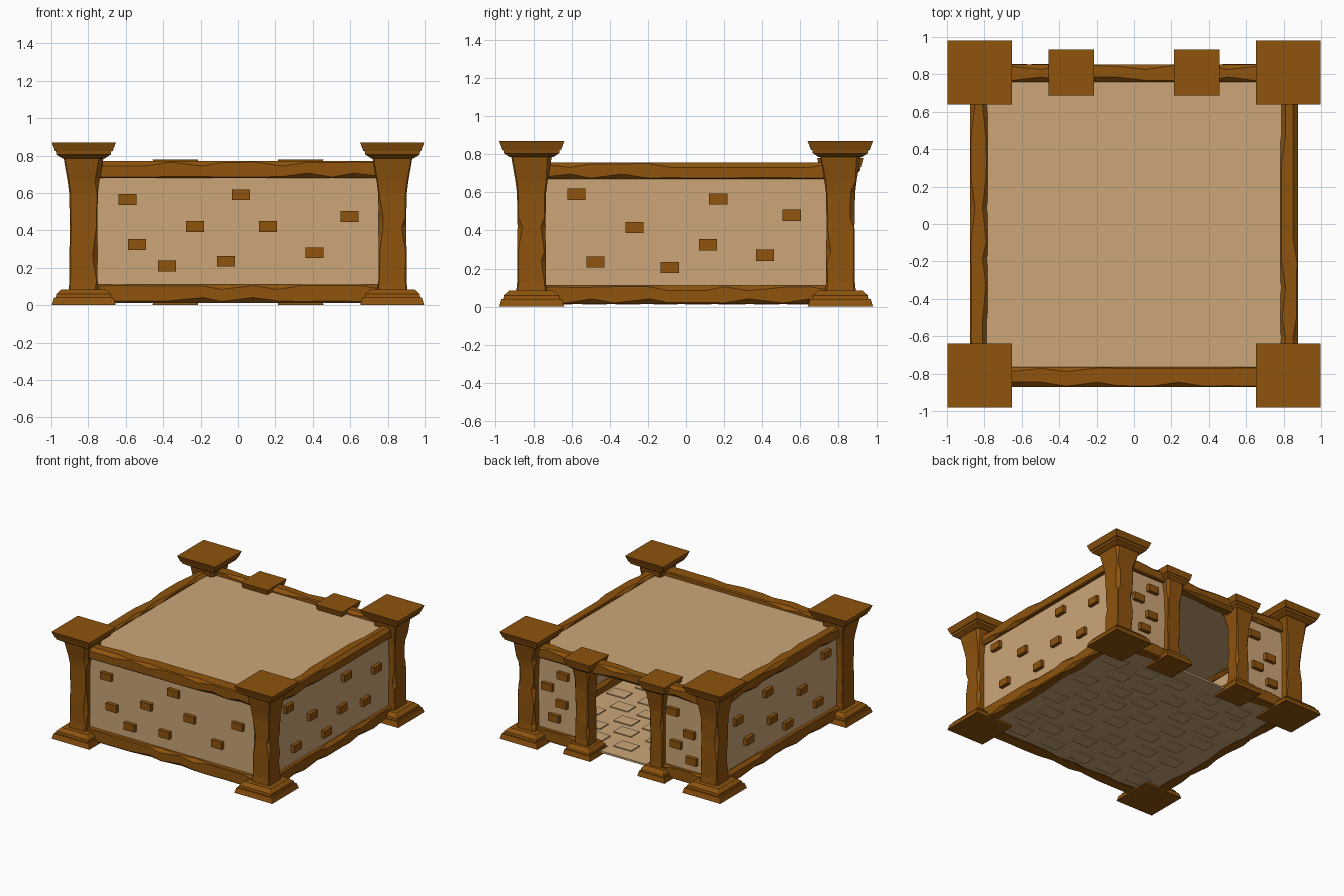
import bpy, bmesh, math, random
from mathutils import Vector

if "Cube" in bpy.data.objects:
    bpy.data.objects.remove(bpy.data.objects["Cube"])

random.seed(4)


def material(name, r, g, b):
    lin = [((c / 255 + 0.055) / 1.055) ** 2.4 for c in (r, g, b)]
    m = bpy.data.materials.new(name)
    m.diffuse_color = (*lin, 1)
    m.use_nodes = True
    m.node_tree.nodes["Principled BSDF"].inputs["Base Color"].default_value = m.diffuse_color
    return m


WOOD = material("brown wood", 142, 83, 13)
PLASTER = material("tan plaster", 204, 166, 119)


def finish(name, bm, mat):
    bmesh.ops.recalc_face_normals(bm, faces=bm.faces)
    me = bpy.data.meshes.new(name)
    bm.to_mesh(me)
    bm.free()
    me.materials.append(mat)
    ob = bpy.data.objects.new(name, me)
    bpy.context.collection.objects.link(ob)
    return ob


def add_box(bm, lo, hi):
    verts = bmesh.ops.create_cube(bm, size=1)["verts"]
    for v in verts:
        v.co = Vector([(a + b) / 2 + c * (b - a) for a, b, c in zip(lo, hi, v.co)])


def box(name, lo, hi, mat):
    bm = bmesh.new()
    add_box(bm, lo, hi)
    return finish(name, bm, mat)


def ring(u, v, chips):
    """Rectangle of half sizes u, v with each corner chipped by its own amount."""
    pts = []
    for (su, sv), c in zip(((1, 1), (-1, 1), (-1, -1), (1, -1)), chips):
        a, b = (su * u, sv * (v - c)), (su * (u - c), sv * v)
        pts += [a, b] if su * sv > 0 else [b, a]
    return pts


def loft(bm, rings):
    loops = [[bm.verts.new(p) for p in r] for r in rings]
    for a, b in zip(loops, loops[1:]):
        for i in range(len(a)):
            j = (i + 1) % len(a)
            bm.faces.new((a[i], a[j], b[j], b[i]))
    bm.faces.new(loops[0])
    bm.faces.new(loops[-1])


def chips(big):
    return [random.choice((0.005, 0.008, big)) for _ in range(4)]


# Pillar: square stepped base, chipped flared shaft, stepped capital
def pillar(name, cx, cy, w, height, shaft):
    bm = bmesh.new()
    sharp = [0.001] * 4
    s = 0.87 / height

    def block(levels):
        loft(bm, [[(cx + x, cy + y, z) for x, y in ring(h, h, sharp)] for z, h in levels])

    block([(0, w), (0.04, w * 0.93)])
    block([(0.038, w * 0.86), (0.06, w * 0.84), (0.085, w * 0.68)])
    block([(height - 0.085, w * 0.66), (height - 0.065, w * 0.84), (height - 0.045, w * 0.86)])
    block([(height - 0.047, w * 0.9), (height, w)])
    levels = [(0.07, 1.08), (0.13, 1.0), (0.24, 1), (0.29, 1), (0.42, 0.97),
              (0.47, 0.98), (0.6, 1.02), (0.66, 1.12), (0.79, 1.42)]
    rings = []
    for z, f in levels:
        rings.append([(cx + x, cy + y, z / s)
                      for x, y in ring(shaft * f, shaft * f, chips(shaft * 0.32))])
    loft(bm, rings)
    finish(name, bm, WOOD)


for sx, side in ((-1, "left"), (1, "right")):
    for sy, end in ((-1, "front"), (1, "back")):
        pillar(f"{end}_{side}_pillar", sx * 0.825, sy * 0.81, 0.172, 0.87, 0.075)
    pillar(f"door_{side}_pillar", sx * 0.335, 0.81, 0.122, 0.78, 0.058)


# Beam: chipped timber running along x (axis 0) or y (axis 1)
def beam(name, axis, start, end, off, half_w, z0, z1):
    bm = bmesh.new()
    n = max(3, round((end - start) / 0.14))
    rings = []
    for i in range(n + 1):
        t = start + (end - start) * i / n
        if 0 < i < n:
            t += random.uniform(-0.03, 0.03)
        sec = ring(half_w, (z1 - z0) / 2, chips(0.026))
        zc = (z0 + z1) / 2
        rings.append([(t, off + u, zc + v) if axis == 0 else (off + u, t, zc + v)
                      for u, v in sec])
    loft(bm, rings)
    finish(name, bm, WOOD)


beam("front_bottom_beam", 0, -0.78, 0.78, -0.818, 0.054, 0.015, 0.11)
beam("front_top_beam", 0, -0.78, 0.78, -0.818, 0.054, 0.68, 0.77)
beam("back_top_beam", 0, -0.78, 0.78, 0.806, 0.046, 0.68, 0.77)
for sx, side in ((-1, "left"), (1, "right")):
    beam(f"{side}_bottom_beam", 1, -0.77, 0.77, sx * 0.83, 0.046, 0.015, 0.11)
    beam(f"{side}_top_beam", 1, -0.77, 0.77, sx * 0.83, 0.046, 0.67, 0.757)
    lo, hi = sorted((sx * 0.33, sx * 0.78))
    beam(f"back_{side}_bottom_beam", 0, lo, hi, 0.806, 0.046, 0.015, 0.11)

# Plaster walls and roof
box("front_wall", (-0.8, -0.835, 0.03), (0.8, -0.8, 0.74), PLASTER)
for sx, side in ((-1, "left"), (1, "right")):
    a, b = sorted((sx * 0.81, sx * 0.845))
    box(f"{side}_wall", (a, -0.8, 0.03), (b, 0.8, 0.73), PLASTER)
    a, b = sorted((sx * 0.34, sx * 0.8))
    box(f"back_{side}_wall", (a, 0.79, 0.03), (b, 0.825, 0.74), PLASTER)
box("roof", (-0.81, -0.8, 0.7), (0.81, 0.79, 0.735), PLASTER)

# Floor slab with scattered flagstones showing on both faces
box("floor", (-0.81, -0.8, 0.02), (0.81, 0.79, 0.035), PLASTER)
bm = bmesh.new()
for r in range(8):
    for c in range(5):
        x = -0.62 + c * 0.29 + (0.12 if r % 2 else 0) + random.uniform(-0.03, 0.03)
        y = -0.66 + r * 0.18 + random.uniform(-0.02, 0.02)
        add_box(bm, (x - 0.08, y - 0.055, 0.012), (x + 0.08, y + 0.055, 0.043))
finish("flagstones", bm, PLASTER)

# Exposed bricks standing proud of each wall: (position along wall, height)
FRONT = [(-0.59, .565), (-0.54, .325), (-0.38, .21), (-0.23, .42), (-0.065, .235),
         (0.015, .59), (0.16, .42), (0.41, .28), (0.595, .475)]
SIDE = [(-0.575, .59), (-0.475, .235), (-0.27, .415), (-0.085, .205), (0.17, .565),
        (0.115, .325), (0.415, .27), (0.555, .48)]
BACK = [(0.52, .58), (0.66, .46), (0.53, .35), (0.6, .22),
        (-0.47, .56), (-0.62, .41), (-0.5, .3), (-0.64, .2)]


def bricks(name, spots, axis, near, far):
    bm = bmesh.new()
    a, b = sorted((near, far))
    for t, z in spots:
        t0, t1 = t - 0.048, t + 0.048
        if axis == 0:
            add_box(bm, (t0, a, z - 0.029), (t1, b, z + 0.029))
        else:
            add_box(bm, (a, t0, z - 0.029), (b, t1, z + 0.029))
    finish(name, bm, WOOD)


bricks("front_bricks", FRONT, 0, -0.82, -0.865)
bricks("back_bricks", BACK, 0, 0.81, 0.855)
bricks("left_bricks", SIDE, 1, -0.83, -0.875)
bricks("right_bricks", SIDE, 1, 0.83, 0.875)
